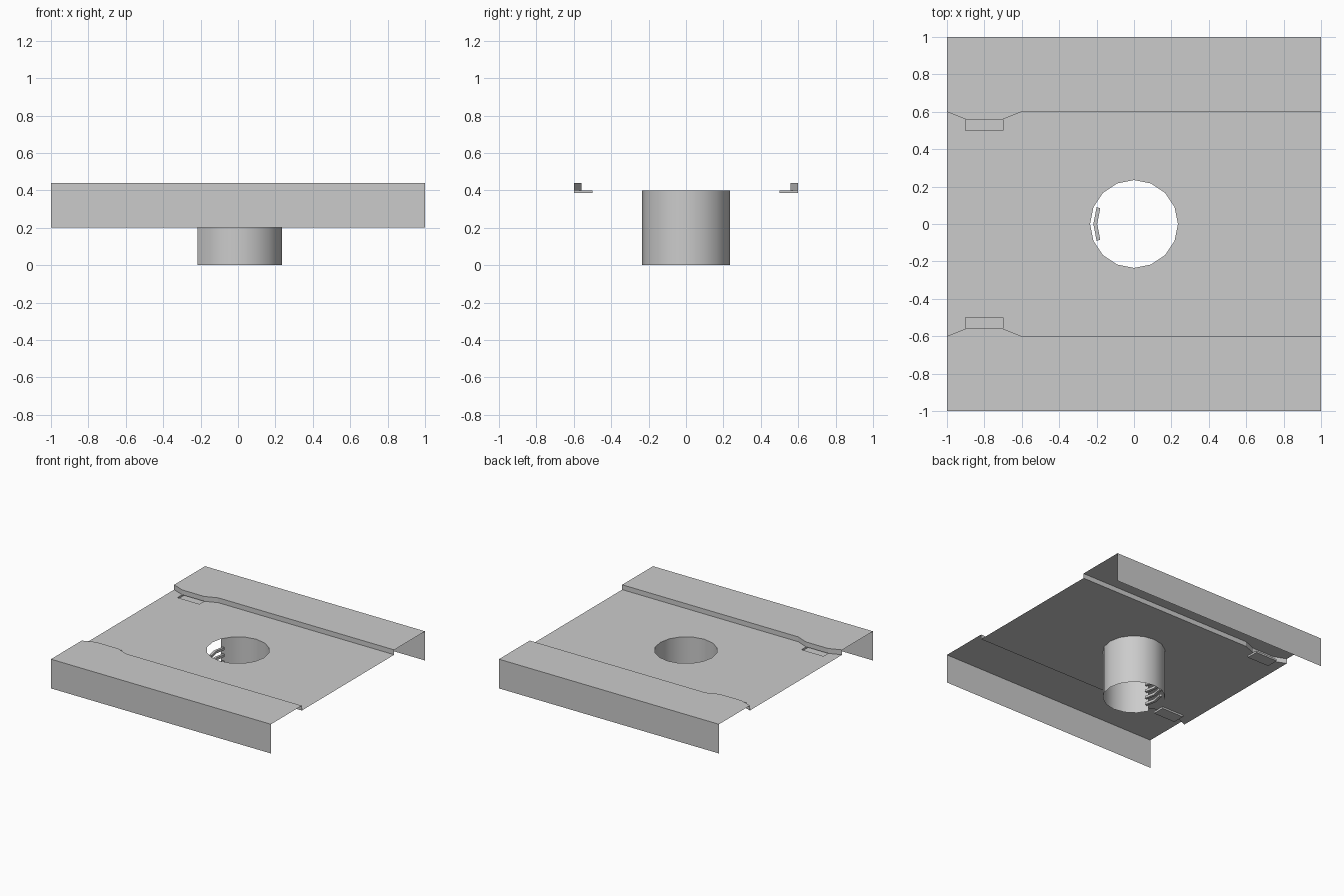
import bpy, bmesh, math

if "Cube" in bpy.data.objects:
    bpy.data.objects.remove(bpy.data.objects["Cube"])

STREET_Z, WALK_Z, SKIRT_Z = 0.40, 0.44, 0.20
CURB = [(-1, .6), (-.9, .56), (-.7, .56), (-.6, .6), (1, .6)]
R, SIDES = 0.235, 16


def finish(name, bm, mirror=False, smooth=False):
    me = bpy.data.meshes.new(name)
    bm.to_mesh(me)
    bm.free()
    ob = bpy.data.objects.new(name, me)
    bpy.context.collection.objects.link(ob)
    for p in me.polygons:
        p.use_smooth = smooth
    if mirror:
        m = ob.modifiers.new("mirror_y", 'MIRROR')
        m.use_axis = (False, True, False)
        m.use_mirror_merge = False
    return ob


def fill_loops(bm, loops, z):
    edges = []
    for pts in loops:
        vs = [bm.verts.new((x, y, z)) for x, y in pts]
        edges += [bm.edges.new((vs[i], vs[i - 1])) for i in range(len(vs))]
    bmesh.ops.triangle_fill(bm, use_beauty=True, use_dissolve=False,
                            edges=edges, normal=(0, 0, 1))
    for f in bm.faces:
        f.normal_update()
        if f.normal.z < 0:
            f.normal_flip()


def strip(bm, pts, z0, z1):
    lo = [bm.verts.new((x, y, z0)) for x, y in pts]
    hi = [bm.verts.new((x, y, z1)) for x, y in pts]
    for i in range(len(pts) - 1):
        bm.faces.new((lo[i], lo[i + 1], hi[i + 1], hi[i]))


ring = [(R * math.cos(i * math.tau / SIDES), R * math.sin(i * math.tau / SIDES))
        for i in range(SIDES)]

# Street sheet with manhole opening and drain notches
bm = bmesh.new()
half = CURB[:2] + [(-.9, .5), (-.7, .5)] + CURB[2:]
fill_loops(bm, [half + [(x, -y) for x, y in reversed(half)], ring], STREET_Z)
finish("street", bm)

# Raised sidewalks
bm = bmesh.new()
fill_loops(bm, [CURB + [(1, 1), (-1, 1)]], WALK_Z)
finish("sidewalk", bm, mirror=True)

# Curb faces
bm = bmesh.new()
strip(bm, CURB, STREET_Z, WALK_Z)
finish("curb", bm, mirror=True)

# Outer skirts
bm = bmesh.new()
strip(bm, [(1, 1), (-1, 1)], SKIRT_Z, WALK_Z)
finish("skirt", bm, mirror=True)

# Shallow drain pockets reaching under the curb
bm = bmesh.new()
pocket = [(-.9, .5), (-.9, .6), (-.7, .6), (-.7, .5)]
fill_loops(bm, [pocket], STREET_Z - .015)
strip(bm, pocket + pocket[:1], STREET_Z - .015, STREET_Z)
finish("drain", bm, mirror=True)

# Open shaft, with two panels left out behind the ladder
bm = bmesh.new()
half_n = SIDES // 2
path = [ring[i % SIDES] for i in range(half_n + 1, SIDES + half_n)]
strip(bm, list(reversed(path)), 0, STREET_Z)
finish("shaft", bm, smooth=True)

# Bent ladder rungs
bm = bmesh.new()
rung = [(-.2, .09), (-.217, 0), (-.2, -.09), (-.18, -.084), (-.197, 0), (-.18, .084)]
for k in range(6):
    z = .04 + .056 * k
    lo = [bm.verts.new((x, y, z)) for x, y in rung]
    hi = [bm.verts.new((x, y, z + .02)) for x, y in rung]
    for a, b, c, d in ((0, 1, 4, 5), (1, 2, 3, 4)):
        bm.faces.new((hi[a], hi[b], hi[c], hi[d]))
        bm.faces.new((lo[d], lo[c], lo[b], lo[a]))
    for i in range(6):
        j = (i + 1) % 6
        bm.faces.new((lo[i], lo[j], hi[j], hi[i]))
finish("ladder_rungs", bm)
